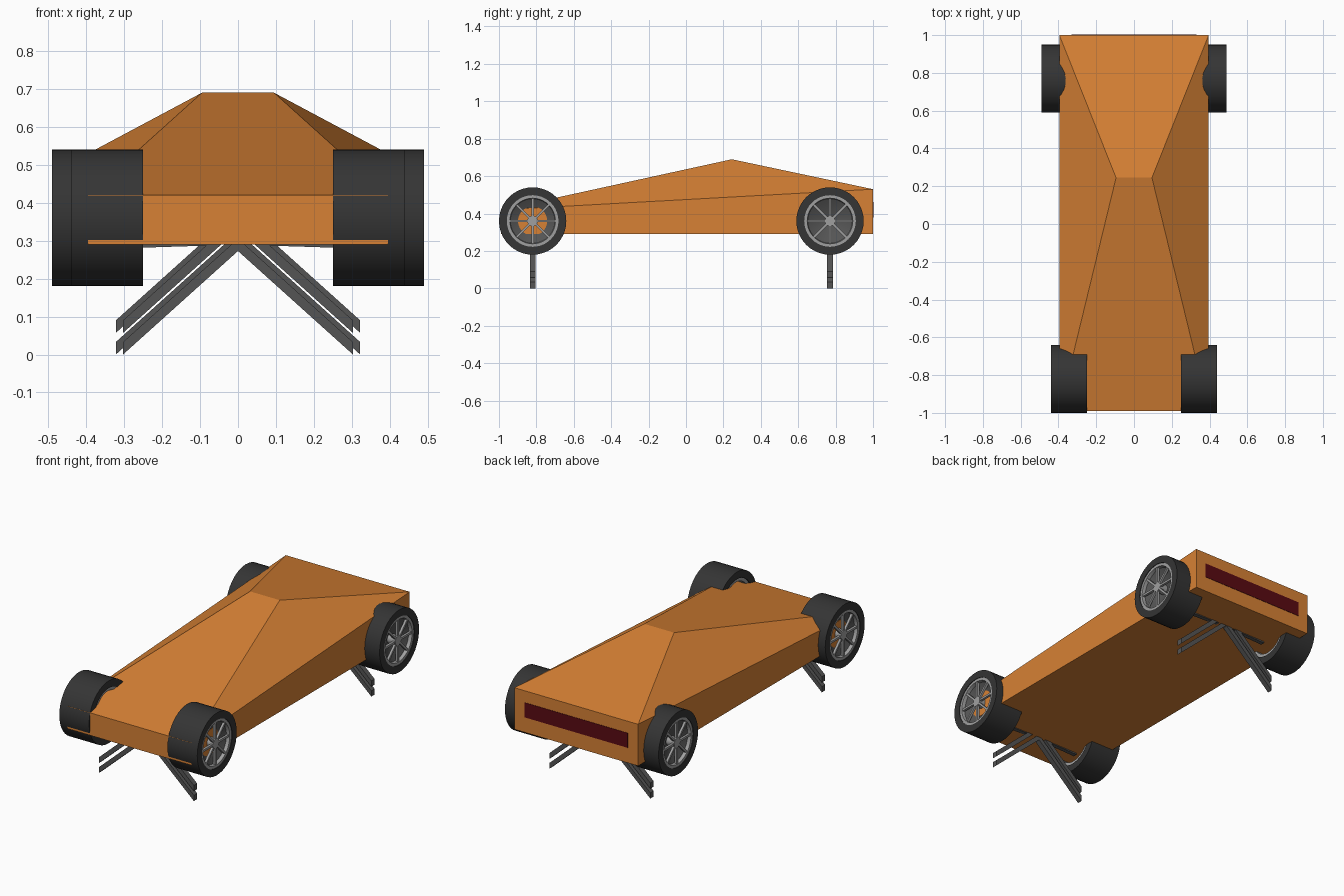
import bpy, bmesh
from math import pi, cos, sin
from mathutils import Vector, Matrix

if "Cube" in bpy.data.objects:
    bpy.data.objects.remove(bpy.data.objects["Cube"])


def material(name, color):
    m = bpy.data.materials.new(name)
    m.diffuse_color = (*color, 1)
    m.use_nodes = True
    m.node_tree.nodes["Principled BSDF"].inputs["Base Color"].default_value = m.diffuse_color
    return m


ORANGE = material("orange_paint", (0.68, 0.22, 0.035))
BLACK = material("rubber", (0.035, 0.035, 0.035))
DARK = material("dark_metal", (0.09, 0.09, 0.09))
SILVER = material("alloy", (0.35, 0.35, 0.35))
RED = material("red_lens", (0.10, 0.003, 0.006))


def finish(bm, name, mat, smooth=False):
    bmesh.ops.recalc_face_normals(bm, faces=bm.faces)
    me = bpy.data.meshes.new(name)
    bm.to_mesh(me)
    bm.free()
    me.materials.append(mat)
    ob = bpy.data.objects.new(name, me)
    bpy.context.collection.objects.link(ob)
    if smooth:
        bpy.ops.object.select_all(action='DESELECT')
        ob.select_set(True)
        bpy.context.view_layer.objects.active = ob
        bpy.ops.object.shade_smooth_by_angle(angle=0.6)
    return ob


def add_box(bm, size, matrix):
    bmesh.ops.create_cube(bm, size=1, matrix=matrix @ Matrix.Diagonal((*size, 1)))


def lathe(name, profile, origin, side, mat, n=40):
    """Spin a closed (x, radius) profile around the axle."""
    bm = bmesh.new()
    rings = []
    for i in range(n):
        a = 2 * pi * i / n
        rings.append([bm.verts.new(Vector(origin) + Vector((side * x, r * cos(a), r * sin(a))))
                      for x, r in profile])
    k = len(profile)
    for i in range(n):
        p, q = rings[i], rings[(i + 1) % n]
        for j in range(k):
            bm.faces.new((p[j], p[(j + 1) % k], q[(j + 1) % k], q[j]))
    return finish(bm, name, mat, True)


# Faceted wedge body
bm = bmesh.new()
W, F, R = 0.395, -0.99, 1.0
fb, ft, rt, rb, ap = [
    [bm.verts.new((s * x, y, z)) for s in (-1, 1)]
    for x, y, z in ((W, F, .29), (W, F, .42), (W, R, .53), (W, R, .29), (.095, .245, .69))]
for a, b in ((fb, ft), (ft, ap), (ap, rt), (rt, rb), (rb, fb)):
    bm.faces.new((a[0], a[1], b[1], b[0]))
for s in (0, 1):
    bm.faces.new((fb[s], ft[s], rt[s], rb[s]))
    bm.faces.new((ft[s], ap[s], rt[s]))
finish(bm, "body", ORANGE)

# Full-width tail light
bm = bmesh.new()
add_box(bm, (0.66, 0.02, 0.085), Matrix.Translation((0, 0.992, 0.42)))
finish(bm, "tail_light", RED)


# Wheels: hollow tyre, rim lip, concave dish, spokes and hub
def wheel(tag, inner, y, side):
    w, z = 0.19, 0.36
    o = (side * inner, y, z)
    lathe("tyre_" + tag, [(0, .138), (0, .18), (w, .18), (w, .138)], o, side, BLACK)
    lathe("rim_" + tag, [(.006, .119), (.006, .139), (w - .004, .139), (w - .004, .122),
                         (w - .02, .119)], o, side, SILVER)
    lathe("dish_" + tag, [(w - .02, .125), (w - .045, .078), (w - .062, .015),
                          (w - .068, .015), (w - .051, .078), (w - .026, .125)], o, side, DARK)
    bm = bmesh.new()
    for i in range(8):
        m = (Matrix.Translation((side * (inner + w - .014), y, z))
             @ Matrix.Rotation(i * pi / 4, 4, 'X') @ Matrix.Translation((0, 0, .073)))
        add_box(bm, (.014, .012, .106), m)
    bmesh.ops.create_cone(bm, cap_ends=True, segments=24, radius1=.028, radius2=.028, depth=.06,
                          matrix=Matrix.Translation((side * (inner + w - .036), y, z))
                          @ Matrix.Rotation(pi / 2, 4, 'Y'))
    finish(bm, "spokes_" + tag, SILVER, True)


# Splayed arms under each axle: sheared bars with vertical ends
def arms(tag, y, end, side):
    bm = bmesh.new()
    for z0 in (0.0, 0.057):
        v = [[bm.verts.new((side * x, y + dy, z + dz))
              for dy, dz in ((-.015, 0), (.015, 0), (.015, .033), (-.015, .033))]
             for x, z in ((end, z0), (end - .32, z0 + .288))]
        for i in range(4):
            j = (i + 1) % 4
            bm.faces.new((v[0][i], v[0][j], v[1][j], v[1][i]))
        bm.faces.new(v[0])
        bm.faces.new(v[1])
    # shallow link just below the floor
    link = [[bm.verts.new((side * x, y + dy, z + dz))
             for dy, dz in ((-.012, 0), (.012, 0), (.012, .02), (-.012, .02))]
            for x, z in ((.05, .288), (.27, .281))]
    for i in range(4):
        j = (i + 1) % 4
        bm.faces.new((link[0][i], link[0][j], link[1][j], link[1][i]))
    bm.faces.new(link[0])
    bm.faces.new(link[1])
    finish(bm, "arms_" + tag, DARK)


for axle, y, inner, end in (("front", -0.82, 0.25, 0.303), ("rear", 0.77, 0.30, 0.322)):
    for side, s in (("left", -1), ("right", 1)):
        wheel(axle + "_" + side, inner, y, s)
        arms(axle + "_" + side, y, end, s)
